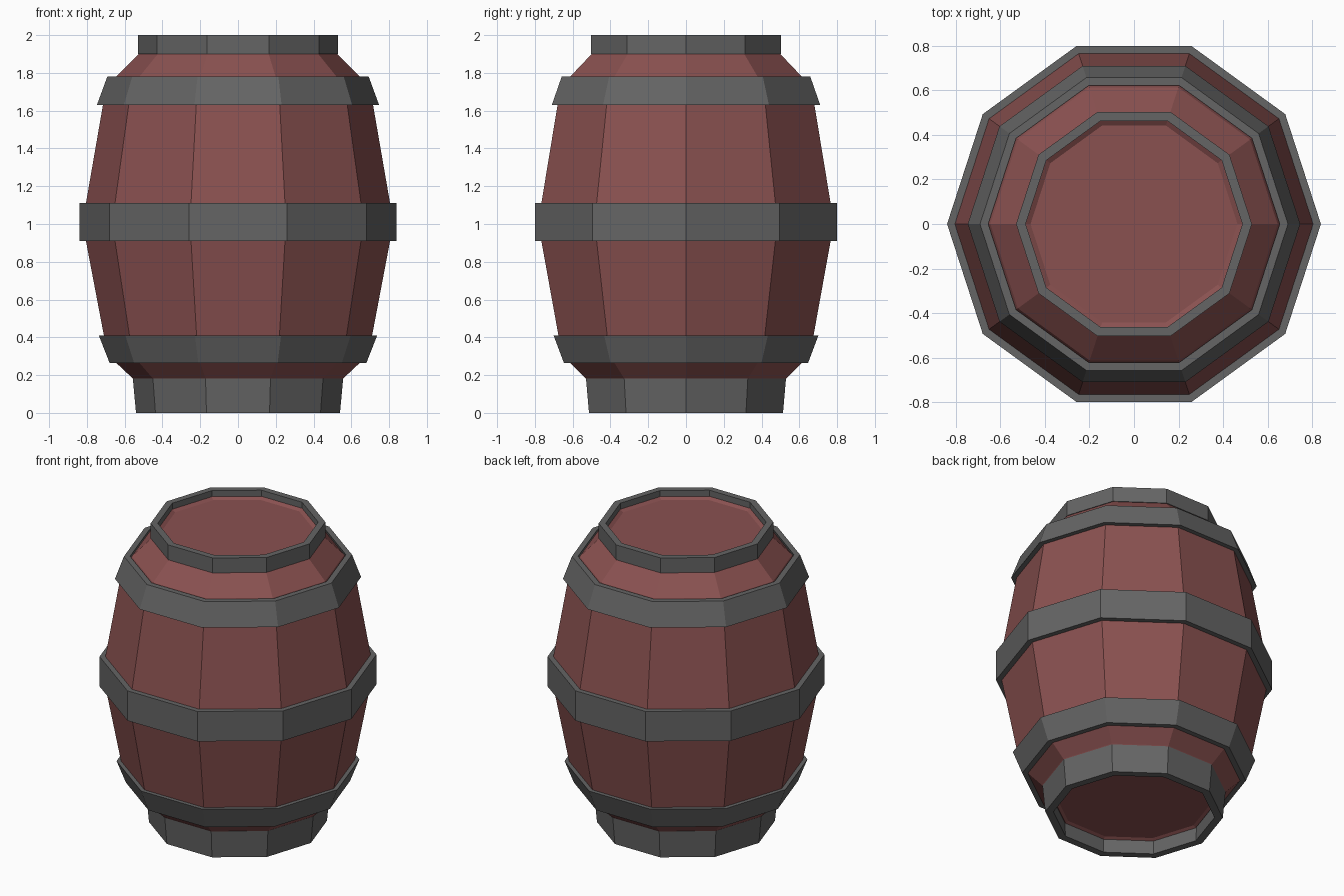
import bpy
import bmesh
from math import cos, sin, tau

SIDES = 10

if "Cube" in bpy.data.objects:
    bpy.data.objects.remove(bpy.data.objects["Cube"], do_unlink=True)


def material(name, color):
    mat = bpy.data.materials.new(name)
    mat.use_nodes = True
    mat.diffuse_color = color
    mat.node_tree.nodes["Principled BSDF"].inputs["Base Color"].default_value = color
    return mat


wood = material("red brown wood", (0.255, 0.083, 0.081, 1))
iron = material("dark grey iron", (0.129, 0.129, 0.129, 1))


def lathe(name, profile, mat, solid_ends=False):
    """Turn (radius, height) points around z; join the loop, or cap both ends."""
    bm = bmesh.new()
    rings = [[bm.verts.new((r * cos(tau * i / SIDES), r * sin(tau * i / SIDES), z))
              for i in range(SIDES)] for r, z in profile]
    pairs = list(zip(rings, rings[1:]))
    if solid_ends:
        bm.faces.new(rings[0])
        bm.faces.new(rings[-1])
    else:
        pairs.append((rings[-1], rings[0]))
    for a, b in pairs:
        for i in range(SIDES):
            j = (i + 1) % SIDES
            bm.faces.new((a[i], a[j], b[j], b[i]))
    bmesh.ops.recalc_face_normals(bm, faces=bm.faces)
    mesh = bpy.data.meshes.new(name)
    bm.to_mesh(mesh)
    bm.free()
    mesh.materials.append(mat)
    obj = bpy.data.objects.new(name, mesh)
    bpy.context.collection.objects.link(obj)
    return obj


def hoop(name, z0, z1, outer0, outer1, inner0, inner1):
    """Closed iron band from the bottom (0) to the top (1)."""
    return lathe(name, [(outer0, z0), (outer1, z1), (inner1, z1), (inner0, z0)], iron)


# Bulging staves, with recessed heads at both ends
lathe("barrel_body", [
    (0.47, 0.10), (0.49, 0.09), (0.53, 0.15), (0.56, 0.185), (0.645, 0.265),
    (0.71, 0.41), (0.805, 0.91), (0.805, 1.11), (0.715, 1.63), (0.645, 1.78),
    (0.525, 1.90), (0.488, 1.96), (0.465, 1.945),
], wood, solid_ends=True)

# Iron hoops
hoop("bottom_rim_hoop", 0.0, 0.185, 0.54, 0.557, 0.49, 0.50)
hoop("lower_hoop", 0.265, 0.41, 0.68, 0.737, 0.63, 0.69)
hoop("middle_hoop", 0.91, 1.11, 0.84, 0.84, 0.79, 0.79)
hoop("upper_hoop", 1.63, 1.78, 0.747, 0.692, 0.70, 0.655)
hoop("top_rim_hoop", 1.90, 2.0, 0.53, 0.53, 0.487, 0.487)
